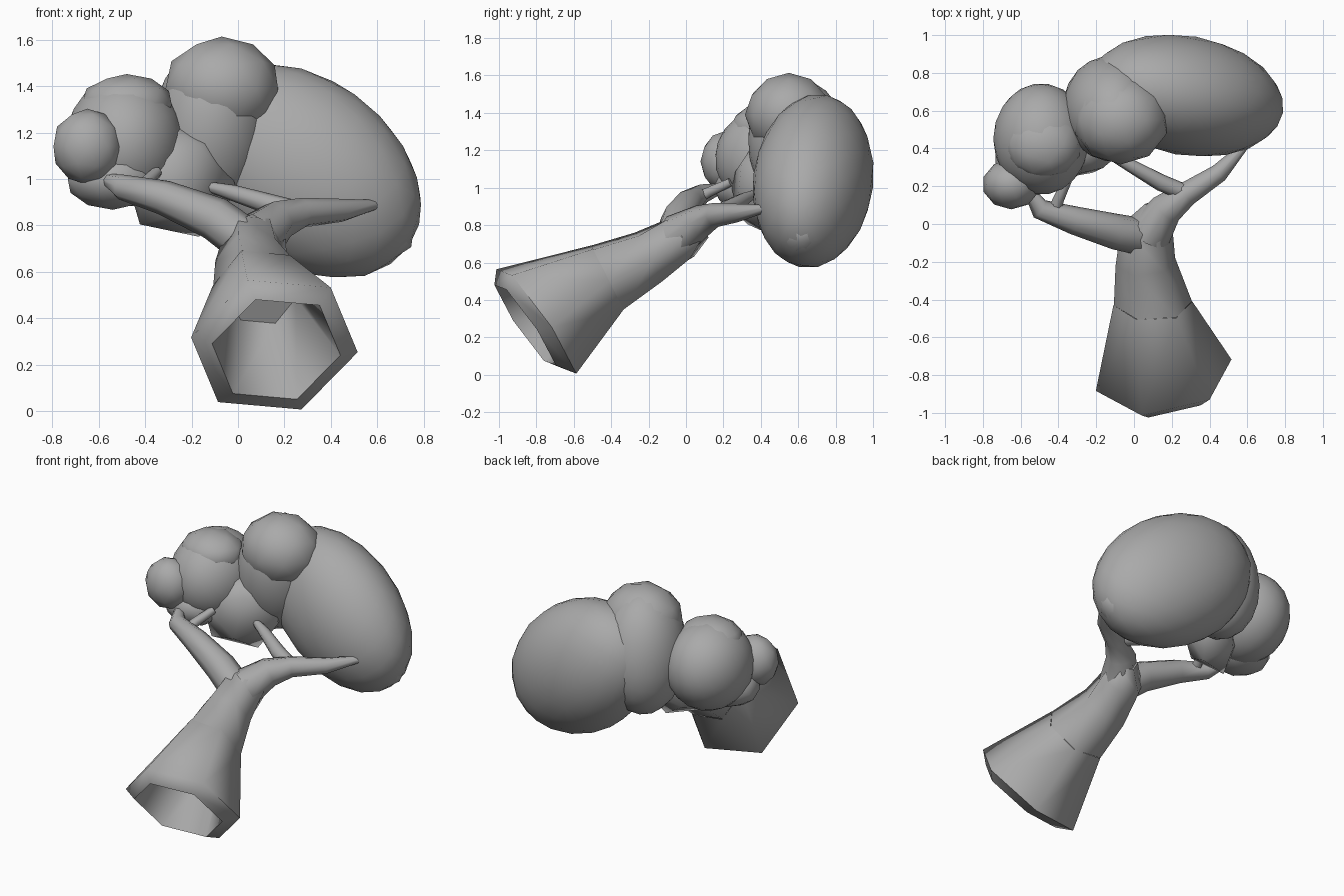
import bpy
import bmesh
from math import radians, cos, sin, tau
from mathutils import Vector, Euler

if "Cube" in bpy.data.objects:
    bpy.data.objects.remove(bpy.data.objects["Cube"], do_unlink=True)

grey = bpy.data.materials.new("plain_grey")
grey.use_nodes = True
tone = (0.4, 0.4, 0.4, 1)
grey.diffuse_color = tone
grey.node_tree.nodes["Principled BSDF"].inputs["Base Color"].default_value = tone


def finish(name, bm, angle):
    """Turn a bmesh into a smooth shaded object with sharp edges kept."""
    bmesh.ops.recalc_face_normals(bm, faces=bm.faces)
    mesh = bpy.data.meshes.new(name)
    bm.to_mesh(mesh)
    bm.free()
    mesh.materials.append(grey)
    mesh.shade_smooth()
    mesh.set_sharp_from_angle(angle=radians(angle))
    obj = bpy.data.objects.new(name, mesh)
    bpy.context.collection.objects.link(obj)
    return obj


def add_ring(bm, centre, axis, radius, sides, phase):
    axis = Vector(axis).normalized()
    u = axis.cross(Vector((0, 0, 1))).normalized()
    v = u.cross(axis)
    turns = [radians(phase) + tau * i / sides for i in range(sides)]
    return [bm.verts.new(Vector(centre) + radius * (cos(a) * u + sin(a) * v)) for a in turns]


def bridge(bm, a, b):
    for i in range(len(a)):
        j = (i + 1) % len(a)
        bm.faces.new((a[i], a[j], b[j], b[i]))


def tube(name, path, sides=6, phase=-7, start_axis=None):
    """Tapered tube through (x, y, z, radius) stations, closed at the tip."""
    bm = bmesh.new()
    points = [Vector(p[:3]) for p in path]
    rings = []
    for i, p in enumerate(path):
        axis = points[min(i + 1, len(path) - 1)] - points[max(i - 1, 0)]
        if i == 0 and start_axis:
            axis = start_axis
        rings.append(add_ring(bm, points[i], axis, p[3], sides, phase))
    for a, b in zip(rings, rings[1:]):
        bridge(bm, a, b)
    bm.faces.new(rings[-1])
    return finish(name, bm, 65)


def leaf_clump(name, centre, radii, turn=(0, 0, 0), detail=2):
    bm = bmesh.new()
    bmesh.ops.create_icosphere(bm, subdivisions=detail, radius=1.02)
    bmesh.ops.scale(bm, vec=radii, verts=bm.verts)
    rotation = Euler([radians(a) for a in turn]).to_matrix()
    bmesh.ops.rotate(bm, matrix=rotation, verts=bm.verts)
    bmesh.ops.translate(bm, vec=centre, verts=bm.verts)
    return finish(name, bm, 60)


# Flared hollow foot of the trunk, with a raised lip and a recess
foot_axis, seam_axis = (-0.14, 0.82, 0.57), (0, 0.89, 0.45)
bm = bmesh.new()
stations = [
    ((0.1, -0.42, 0.52), seam_axis, 0.21),
    ((0.157, -0.8, 0.285), foot_axis, 0.37),
    ((0.165, -0.86, 0.265), foot_axis, 0.285),
    ((0.1, -0.45, 0.5), seam_axis, 0.15),
]
rings = [add_ring(bm, c, a, r, 6, -6) for c, a, r in stations]
for a, b in zip(rings, rings[1:]):
    bridge(bm, a, b)
bm.faces.new(rings[-1])
finish("trunk_foot", bm, 65)

# Upper trunk running into the fork
tube("trunk", [(0.1, -0.42, 0.52, 0.208), (0.06, -0.2, 0.63, 0.16),
               (0.07, -0.03, 0.73, 0.14), (0.13, 0.07, 0.79, 0.08)], start_axis=seam_axis)

# Branches and twigs
tube("right_branch", [(0.05, -0.07, 0.72, 0.1), (-0.1, -0.04, 0.83, 0.095),
                      (-0.32, 0.02, 0.92, 0.075), (-0.5, 0.08, 0.965, 0.055),
                      (-0.57, 0.2, 1.0, 0.025)], 8)
tube("right_twig", [(-0.42, 0.07, 0.95, 0.035), (-0.4, 0.13, 0.98, 0.03),
                    (-0.35, 0.24, 1.03, 0.025)])
tube("left_branch", [(0.08, -0.05, 0.74, 0.12), (0.17, 0.08, 0.82, 0.09),
                     (0.28, 0.16, 0.855, 0.065), (0.45, 0.27, 0.865, 0.05),
                     (0.6, 0.43, 0.89, 0.02)], 8)
tube("inner_branch", [(0.26, 0.17, 0.86, 0.045), (0.14, 0.22, 0.89, 0.045),
                      (-0.02, 0.31, 0.94, 0.035), (-0.14, 0.37, 0.97, 0.02)], 8)

# Foliage
leaf_clump("left_crown", (0.275, 0.68, 1.035), (0.56, 0.31, 0.395), (0, 35, -10), 3)
leaf_clump("left_crown_underside", (0.52, 0.62, 0.73), (0.25, 0.14, 0.13), (0, -12, 0))
leaf_clump("middle_crown", (-0.12, 0.61, 1.21), (0.25, 0.27, 0.38), (10, 6, 0), 3)
leaf_clump("middle_crown_top", (-0.07, 0.55, 1.39), (0.25, 0.23, 0.22))
leaf_clump("middle_crown_underside", (-0.25, 0.41, 1.0), (0.27, 0.16, 0.26), (0, -20, 25), 1)
leaf_clump("right_crown", (-0.49, 0.45, 1.16), (0.25, 0.29, 0.275), (12, 0, 0), 3)
leaf_clump("right_crown_top", (-0.48, 0.42, 1.32), (0.2, 0.18, 0.13))
leaf_clump("right_crown_underside", (-0.54, 0.33, 1.0), (0.2, 0.18, 0.13))
leaf_clump("right_crown_end", (-0.65, 0.21, 1.14), (0.15, 0.13, 0.16))
